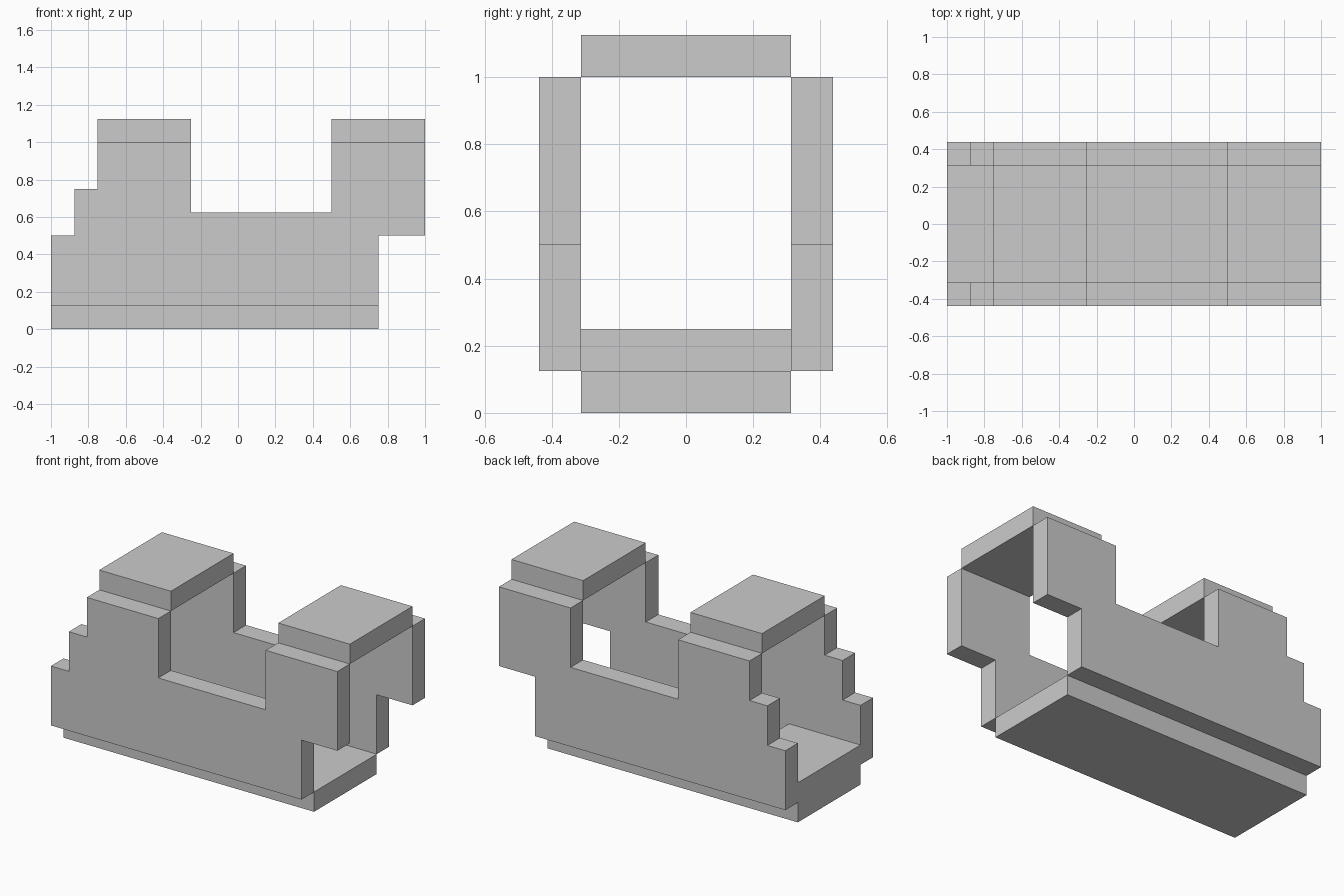
import bpy, bmesh
from mathutils import Vector

if "Cube" in bpy.data.objects:
    bpy.data.objects.remove(bpy.data.objects["Cube"])

INNER, OUTER = 0.3125, 0.4375


def extrude_profile(name, profile, y0, y1):
    """Extrude an (x, z) outline along y into a closed solid."""
    bm = bmesh.new()
    face = bm.faces.new([bm.verts.new((x, y0, z)) for x, z in profile])
    ext = bmesh.ops.extrude_face_region(bm, geom=[face])
    moved = [g for g in ext["geom"] if isinstance(g, bmesh.types.BMVert)]
    bmesh.ops.translate(bm, verts=moved, vec=Vector((0, y1 - y0, 0)))
    bmesh.ops.recalc_face_normals(bm, faces=bm.faces)
    mesh = bpy.data.meshes.new(name)
    bm.to_mesh(mesh)
    bm.free()
    obj = bpy.data.objects.new(name, mesh)
    bpy.context.collection.objects.link(obj)
    return obj


# Stepped side walls, mirrored across y
wall = [(-1, 0.125), (0.75, 0.125), (0.75, 0.5), (1, 0.5), (1, 1),
        (0.5, 1), (0.5, 0.625), (-0.25, 0.625), (-0.25, 1), (-0.75, 1),
        (-0.75, 0.75), (-0.875, 0.75), (-0.875, 0.5), (-1, 0.5)]
for name, side in (("front_wall", -1), ("back_wall", 1)):
    extrude_profile(name, wall, side * INNER, side * OUTER)

# Floor with a raised step at the left end
floor = [(-1, 0), (0.75, 0), (0.75, 0.125), (-0.5, 0.125), (-0.5, 0.25), (-1, 0.25)]
extrude_profile("floor", floor, -INNER, INNER)

# Two roof slabs
for name, x in (("left_roof", -0.75), ("right_roof", 0.5)):
    slab = [(x, 1), (x + 0.5, 1), (x + 0.5, 1.125), (x, 1.125)]
    extrude_profile(name, slab, -INNER, INNER)
